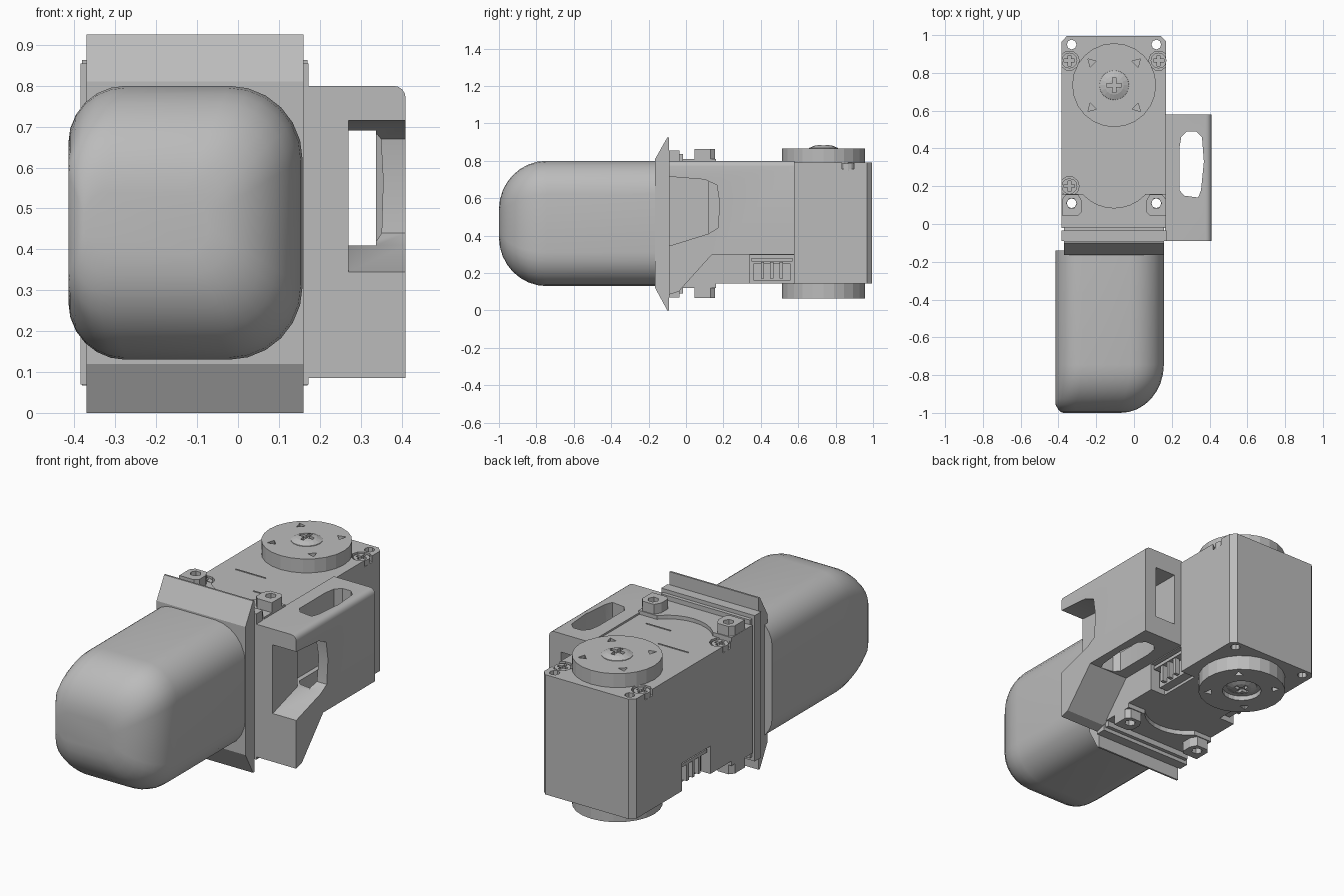
import bpy, bmesh, math
from mathutils import Vector

if "Cube" in bpy.data.objects:
    bpy.data.objects.remove(bpy.data.objects["Cube"], do_unlink=True)

grey = bpy.data.materials.new("plain grey")
grey.use_nodes = True
COLOUR = (0.5, 0.5, 0.5, 1)
grey.diffuse_color = COLOUR
grey.node_tree.nodes["Principled BSDF"].inputs["Base Color"].default_value = COLOUR

MID_X, MID_Z, HORN_Y = -0.105, 0.465, 0.735


def finish(name, bm):
    bmesh.ops.recalc_face_normals(bm, faces=bm.faces)
    mesh = bpy.data.meshes.new(name)
    bm.to_mesh(mesh)
    bm.free()
    mesh.materials.append(grey)
    ob = bpy.data.objects.new(name, mesh)
    bpy.context.collection.objects.link(ob)
    return ob


def prism(name, pts, axis, lo, hi):
    """Extrude a flat profile along axis; the points use the other two axes in order."""
    bm = bmesh.new()
    rings = []
    for d in (lo, hi):
        ring = []
        for p in pts:
            co = list(p)
            co.insert("xyz".index(axis), d)
            ring.append(bm.verts.new(co))
        rings.append(ring)
    n = len(pts)
    for ring in rings:
        bm.faces.new(ring)
    for i in range(n):
        j = (i + 1) % n
        bm.faces.new((rings[0][i], rings[0][j], rings[1][j], rings[1][i]))
    return finish(name, bm)


def box(name, x, y, z):
    return prism(name, [(x[0], y[0]), (x[1], y[0]), (x[1], y[1]), (x[0], y[1])], "z", *z)


def circle(x, y, r, n=12, turn=0):
    return [(x + r * math.cos(turn + math.tau * i / n),
             y + r * math.sin(turn + math.tau * i / n)) for i in range(n)]


def disc(name, x, y, r, z, n=12, turn=0):
    return prism(name, circle(x, y, r, n, turn), "z", *z)


def cut(ob, *cutters):
    bpy.context.view_layer.objects.active = ob
    for c in cutters:
        c.hide_render = True
        mod = ob.modifiers.new("cut", "BOOLEAN")
        mod.operation, mod.solver, mod.object = "DIFFERENCE", "EXACT", c
        bpy.ops.object.modifier_apply(modifier=mod.name)
        bpy.data.objects.remove(c, do_unlink=True)


def smooth(ob, angle=35):
    bpy.ops.object.select_all(action="DESELECT")
    ob.select_set(True)
    bpy.context.view_layer.objects.active = ob
    bpy.ops.object.shade_smooth_by_angle(angle=math.radians(angle))


def section(x0, x1, z0, z1, rl, rr, steps=6):
    """Rounded rectangle with separate left and right corner radii."""
    pts = []
    corners = ((x1 - rr, z1 - rr, rr, 0), (x0 + rl, z1 - rl, rl, 1),
               (x0 + rl, z0 + rl, rl, 2), (x1 - rr, z0 + rr, rr, 3))
    for cx, cz, r, q in corners:
        for k in range(steps + 1):
            a = (q + k / steps) * math.pi / 2
            pts.append((cx + r * math.cos(a), cz + r * math.sin(a)))
    return pts


# Rounded fingertip pod, lofted from back to nose
bm = bmesh.new()
loops = []
for k in range(-1, 9):
    a = max(k, 0) / 8 * math.pi / 2
    s = 1 - math.cos(a)
    y = -0.14 if k < 0 else -0.745 - 0.255 * math.sin(a)
    left = 0.04 * max(0, k - 5) / 3
    ring = section(-0.415 + left, 0.158 - 0.23 * s, 0.13 + 0.26 * s, 0.8 - 0.26 * s,
                   0.14 - 0.08 * s, 0.18 - 0.12 * s)
    loops.append([bm.verts.new((x, y, z)) for x, z in ring])
for a, b in zip(loops, loops[1:]):
    for i in range(len(a)):
        j = (i + 1) % len(a)
        bm.faces.new((a[i], a[j], b[j], b[i]))
bm.faces.new(loops[0])
bm.faces.new(loops[-1])
smooth(finish("fingertip_pod", bm), 50)

# Flared collar and the mounting plate behind it
prism("flared_collar", [(-0.165, 0.12), (-0.1, 0), (-0.09, 0), (-0.09, 0.925),
                        (-0.1, 0.925), (-0.165, 0.81)], "x", -0.37, 0.16)
box("mounting_plate", (-0.385, 0.172), (-0.09, -0.035), (0.07, 0.855))
box("plate_groove", (-0.37, 0.16), (-0.036, -0.015), (0.09, 0.835))

# Motor housing: three stacked case layers with chamfered back corners
L, R, B, F, C = -0.383, 0.17, 0.995, -0.02, 0.028
outline = [(L, F), (R, F), (R, B - C), (R - C, B), (L + C, B), (L, B - C)]
HOLES = [(x, y) for x in (-0.33, 0.118) for y in (0.11, 0.95)]
SCREWS = [(-0.342, 0.865), (0.13, 0.865), (-0.342, 0.2), (0.13, 0.2)]
for name, z in (("housing_lower", (0.145, 0.25)), ("housing_middle", (0.25, 0.672)),
                ("housing_upper", (0.672, 0.79))):
    part = prism(name, outline, "z", *z)
    cutters = [disc("hole_cutter", x, y, 0.026, (0, 1), 8) for x, y in HOLES]
    if name != "housing_upper":
        for x in ((-0.5, -0.29), (0.08, 0.3)):
            cutters.append(box("socket_cutter", x, (0.34, 0.58), (0.1, 0.295)))
    if name == "housing_upper":
        cutters += [disc("pocket_cutter", x, y, 0.052, (0.755, 0.9), 10) for x, y in SCREWS[:3]]
    cut(part, *cutters)

# Cable sockets inside the side cut-outs
for side in (-1, 1):
    def span(a, b):
        return sorted((MID_X + side * a, MID_X + side * b))
    box("socket_block", span(0.18, 0.235), (0.36, 0.56), (0.16, 0.25))
    for i in range(3):
        y = 0.4 + 0.05 * i
        box("socket_pin", span(0.235, 0.262), (y, y + 0.018), (0.17, 0.26))
    box("socket_rail", span(0.18, 0.265), (0.35, 0.57), (0.262, 0.28))


def pocket_screw(x, y, z):
    screw = disc("corner_screw", x, y, 0.042, z, 12)
    cut(screw, *[box("cross_cutter", (x - a, x + a), (y - b, y + b), (z[1] - 0.012, z[1] + 0.1))
                 for a, b in ((0.028, 0.008), (0.008, 0.028))])


for x, y in SCREWS[:3]:
    pocket_screw(x, y, (0.745, 0.785))

# Lug rims, lugs and horns, on the top and the underside
for side, word in ((1, "top"), (-1, "bottom")):
    def level(a, b):
        return sorted((MID_Z + side * a, MID_Z + side * b))
    rim = prism(word + "_lug_rim", [(L, F), (R, F), (R, 0.16), (L, 0.16)], "z",
                *level(0.31, 0.345))
    cut(rim, disc("arc_cutter", MID_X, 0.31, 0.225, (0, 1), 32),
        *[disc("hole_cutter", x, y, 0.026, (0, 1), 8) for x, y in HOLES])
    for x in (-0.33, 0.118):
        flip = 1 if x > 0 else -1
        o = x + flip * 0.052
        i = x - flip * 0.055
        lug = prism(word + "_lug", [(o, 0.045), (o, 0.13), (o - flip * 0.02, 0.155),
                                    (i + flip * 0.02, 0.155), (i, 0.12), (i, 0.065),
                                    (i + flip * 0.02, 0.045)], "z", *level(0.315, 0.398))
        cut(lug, disc("hole_cutter", x, 0.11, 0.028, (0, 1), 6))

    # Output horn with four triangular holes and a central screw
    horn = prism(word + "_horn", circle(MID_X, HORN_Y, 0.222, 24), "z", *level(0.32, 0.4))
    holes = []
    for q in range(4):
        a = math.pi / 4 + q * math.pi / 2
        holes.append(disc("horn_hole_cutter", MID_X + 0.17 * math.cos(a),
                          HORN_Y + 0.17 * math.sin(a), 0.026, level(0.36, 0.5), 3, a))
    if side < 0:
        holes.append(disc("recess_cutter", MID_X, HORN_Y, 0.1, level(0.375, 0.5), 20))
    cut(horn, *holes)
    base = 0.395 if side > 0 else 0.37
    bm = bmesh.new()
    rings = []
    for r, h in ((0.08, 0), (0.078, 0.008), (0.05, 0.02), (0.03, 0.024)):
        rings.append([bm.verts.new((x, y, MID_Z + side * (base + h)))
                      for x, y in circle(MID_X, HORN_Y, r, 16)])
    for a, b in zip(rings, rings[1:]):
        for i in range(16):
            j = (i + 1) % 16
            bm.faces.new((a[i], a[j], b[j], b[i]))
    bm.faces.new(rings[0])
    bm.faces.new(rings[-1])
    screw = finish(word + "_horn_screw", bm)
    cut(screw, *[box("cross_cutter", (MID_X - a, MID_X + a), (HORN_Y - b, HORN_Y + b),
                     level(base + 0.008, base + 0.1))
                 for a, b in ((0.04, 0.01), (0.01, 0.04))])

# Fine mould ridges on the top cover
box("cover_ridge_long", (-0.285, -0.105), (0.385, 0.39), (0.788, 0.794))
box("cover_ridge_short", (-0.07, 0.075), (0.228, 0.233), (0.788, 0.794))

# Side bracket with a rounded outer top edge
bracket = prism("side_bracket", [(-0.09, 0.8), (0.58, 0.8), (0.58, 0.3), (0.14, 0.3),
                                 (-0.04, 0.1), (-0.09, 0.085)], "x", 0.165, 0.41)
bm = bmesh.new()
bm.from_mesh(bracket.data)
edge = [e for e in bm.edges if all(v.co.x > 0.4 and v.co.z > 0.79 for v in e.verts)]
bmesh.ops.bevel(bm, geom=edge, offset=0.03, segments=4, affect="EDGES", profile=0.5)
bm.to_mesh(bracket.data)
bm.free()

# Bracket openings: corner window, rear passage and vertical slot
window = prism("window_cutter", [(-0.2, 0.715), (-0.09, 0.715), (0.1, 0.7), (0.165, 0.67),
                                 (0.18, 0.57), (0.17, 0.44), (0.12, 0.41), (-0.09, 0.345),
                                 (-0.2, 0.345)], "x", 0.27, 0.6)
passage = box("passage_cutter", (0.215, 0.338), (0.12, 0.7), (0.41, 0.7))
slot = prism("slot_cutter", [(0.24, 0.18), (0.265, 0.15), (0.34, 0.14), (0.355, 0.18),
                             (0.37, 0.33), (0.36, 0.46), (0.33, 0.49), (0.28, 0.49),
                             (0.25, 0.46), (0.24, 0.4)], "z", 0, 1)
cut(bracket, window, passage, slot)
smooth(bracket, 30)
